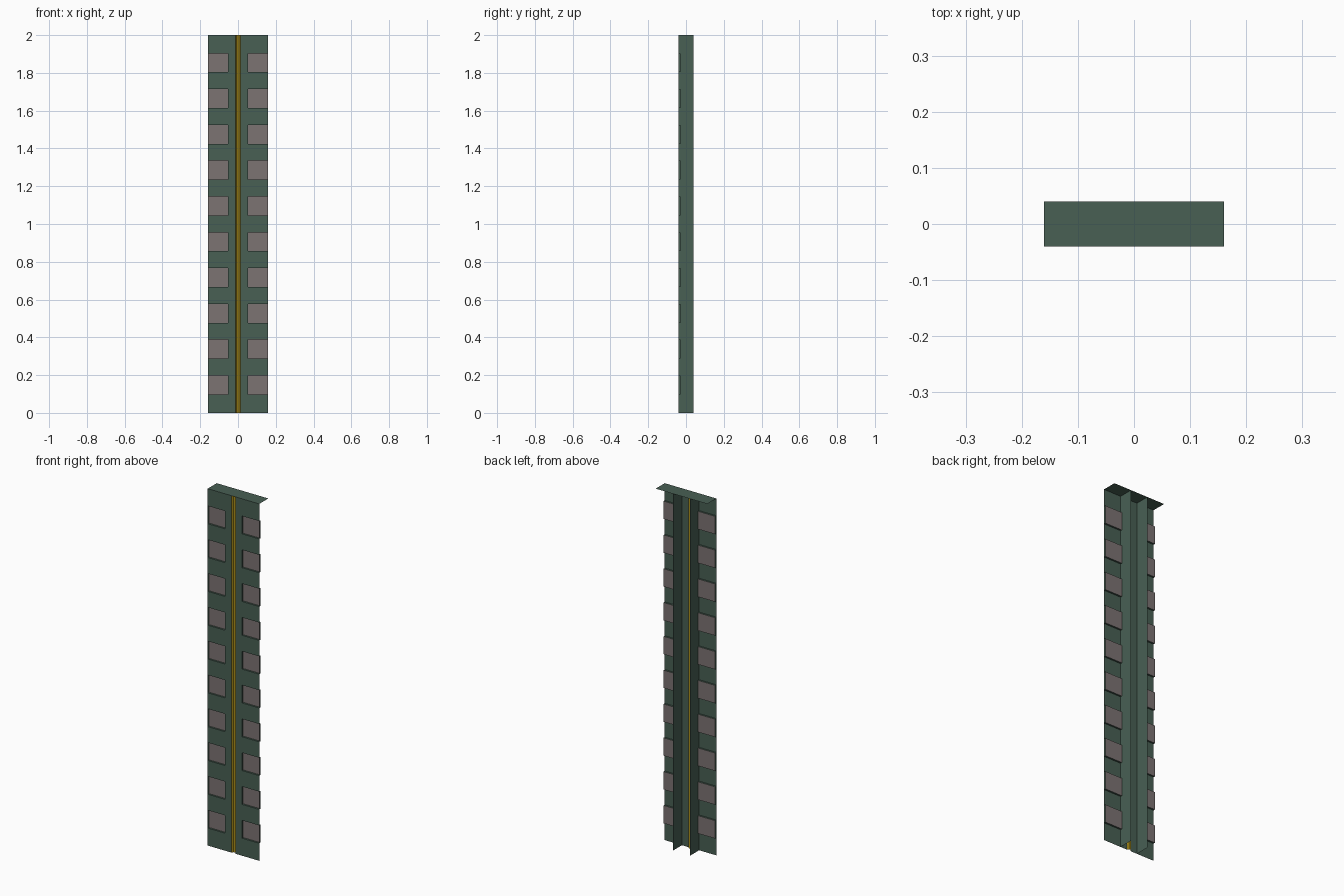
import bpy

if "Cube" in bpy.data.objects:
    bpy.data.objects.remove(bpy.data.objects["Cube"])

H, X1, X0, XS = 2.0, 0.16, 0.053, 0.012      # height, half width, pad inner edge, strip half width
YF, YR, YB = -0.04, -0.03, 0.04               # front sheet, recess floor, back edge
PADS = [(0.098 + 0.1895 * i, 0.198 + 0.1895 * i) for i in range(10)]


def material(name, rgb):
    m = bpy.data.materials.new(name)
    m.diffuse_color = (*rgb, 1)
    m.use_nodes = True
    m.node_tree.nodes["Principled BSDF"].inputs["Base Color"].default_value = m.diffuse_color
    return m


GREEN = material("dark_green", (0.065, 0.115, 0.088))
GREY = material("warm_grey", (0.20, 0.172, 0.17))
YELLOW = material("yellow", (0.42, 0.28, 0.01))


def sheet(name, quads, mat):
    """Thin sheet object made from a list of four-corner faces."""
    verts = [v for q in quads for v in q]
    faces = [tuple(range(4 * i, 4 * i + 4)) for i in range(len(quads))]
    me = bpy.data.meshes.new(name)
    me.from_pydata(verts, [], faces)
    me.materials.append(mat)
    ob = bpy.data.objects.new(name, me)
    bpy.context.collection.objects.link(ob)
    return ob


def front(xa, xb, za, zb, y=YF):
    return [(xa, y, za), (xb, y, za), (xb, y, zb), (xa, y, zb)]


def side(x, ya, yb, za, zb):
    return [(x, ya, za), (x, yb, za), (x, yb, zb), (x, ya, zb)]


def level(z, xa, xb, ya, yb):
    return [(xa, ya, z), (xb, ya, z), (xb, yb, z), (xa, yb, z)]


def mirrored(ob):
    ob.modifiers.new("mirror", "MIRROR").use_axis[0] = True


# Front sheet: inner column plus the bands between the recesses
quads = [front(XS, X0, 0, H)]
edges = [0] + [z for p in PADS for z in p] + [H]
for za, zb in zip(edges[::2], edges[1::2]):
    quads.append(front(X0, X1, za, zb))
mirrored(sheet("front_sheet", quads, GREEN))

# Recess walls around every pad
quads = []
for za, zb in PADS:
    quads += [side(X0, YF, YR, za, zb), side(X1, YF, YR, za, zb),
              level(za, X0, X1, YF, YR), level(zb, X0, X1, YF, YR)]
mirrored(sheet("recess_walls", quads, GREEN))

# Sunken grey pads
mirrored(sheet("pads", [front(X0, X1, za, zb, YR) for za, zb in PADS], GREY))

# Yellow centre channel
xf = 0.006
slope = [(xf, YR, 0), (XS, YF, 0), (XS, YF, H), (xf, YR, H)]
mirrored(sheet("centre_strip", [front(0, xf, 0, H, YR), slope], YELLOW))

# Rear stiffening fins
mirrored(sheet("rear_fins", [side(X0, YF, YB, 0, H)], GREEN))

# Top cap
sheet("top_cap", [level(H, -X1, X1, YF, YB)], GREEN)
